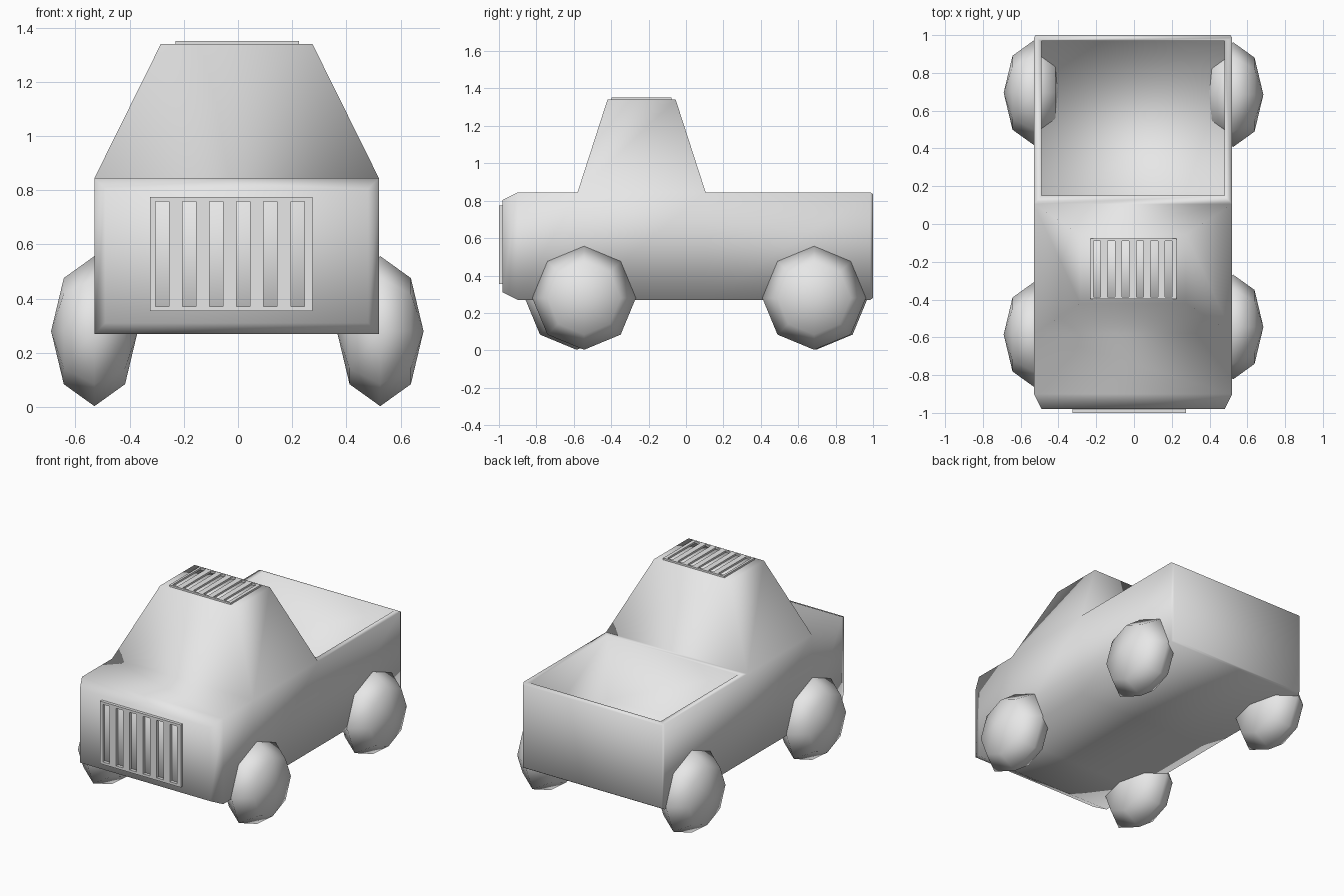
import bpy
import bmesh
from mathutils import Matrix, Vector

cube = bpy.data.objects.get("Cube")
if cube:
    bpy.data.objects.remove(cube, do_unlink=True)

grey = bpy.data.materials.new("light_grey")
grey.use_nodes = True
GREY = (0.8, 0.8, 0.8, 1)
grey.diffuse_color = GREY
grey.node_tree.nodes["Principled BSDF"].inputs["Base Color"].default_value = GREY


def finish(bm, name, smooth):
    bmesh.ops.recalc_face_normals(bm, faces=bm.faces)
    mesh = bpy.data.meshes.new(name)
    bm.to_mesh(mesh)
    bm.free()
    mesh.materials.append(grey)
    for poly in mesh.polygons:
        poly.use_smooth = smooth
    obj = bpy.data.objects.new(name, mesh)
    bpy.context.collection.objects.link(obj)
    return obj


def extrude_to(bm, face, x0, x1, y0, y1, z):
    """Extrude an upward quad and fit its new cap to a rectangle."""
    centre = face.calc_center_median()
    cap = bmesh.ops.extrude_discrete_faces(bm, faces=[face])["faces"][0]
    for v in cap.verts:
        v.co = (x1 if v.co.x > centre.x else x0,
                y1 if v.co.y > centre.y else y0, z)
    return cap


# Body: rectangular rings along y, with tapered nose and tail
LEFT, RIGHT, BOTTOM, DECK = -0.53, 0.52, 0.27, 0.845
stations = [(-0.98, 0.04), (-0.9, 0), (-0.58, 0), (0.105, 0), (0.985, 0), (1.0, 0.01)]
bm = bmesh.new()
rings = []
for y, inset in stations:
    x0, x1, z0, z1 = LEFT + inset, RIGHT - inset, BOTTOM + inset, DECK - inset
    rings.append([bm.verts.new((x, y, z))
                  for x, z in ((x0, z0), (x1, z0), (x1, z1), (x0, z1))])
tops = []
for a, b in zip(rings, rings[1:]):
    for i in range(4):
        j = (i + 1) % 4
        face = bm.faces.new((a[i], a[j], b[j], b[i]))
        if i == 2:
            tops.append(face)
bm.faces.new(rings[0])
bm.faces.new(rings[-1])

# Cab rises from the middle, load bed sinks behind it
extrude_to(bm, tops[2], -0.285, 0.275, -0.42, -0.055, 1.34)
rim = extrude_to(bm, tops[3], -0.49, 0.48, 0.15, 0.97, DECK)
extrude_to(bm, rim, -0.49, 0.48, 0.15, 0.97, 0.42)
finish(bm, "truck_body", True)


# Wheels: faceted, flattened spheres with the axle along x
def wheel(name, x, y):
    bm = bmesh.new()
    bmesh.ops.create_uvsphere(bm, u_segments=8, v_segments=4, radius=1)
    bmesh.ops.rotate(bm, verts=bm.verts, cent=(0, 0, 0),
                     matrix=Matrix.Rotation(1.5707963, 3, "Y"))
    bmesh.ops.scale(bm, verts=bm.verts, vec=(0.16, 0.277, 0.277))
    bmesh.ops.translate(bm, verts=bm.verts, vec=(x, y, 0.28))
    finish(bm, name, True)


wheel("front_left_wheel", 0.525, -0.545)
wheel("front_right_wheel", -0.53, -0.585)
wheel("rear_left_wheel", 0.525, 0.685)
wheel("rear_right_wheel", -0.53, 0.695)


# Grilles: a flat plate of rails and bars with six open slots
def grille(name, width, height, depth, matrix):
    bm = bmesh.new()

    def box(u, v, w, h):
        m = Matrix.Translation((u, v, depth / 2)) @ Matrix.Diagonal((w, h, depth, 1))
        bmesh.ops.create_cube(bm, size=1, matrix=m)

    rail = height * 0.04
    for side in (-1, 1):
        box(0, side * (height - rail) / 2, width, rail)
    pitch, slot = width / 6, width / 12
    first = -width / 2 + width * 0.033
    edges = [-width / 2]
    for i in range(6):
        edges += [first + i * pitch, first + i * pitch + slot]
    edges.append(width / 2)
    for a, b in zip(edges[::2], edges[1::2]):
        box((a + b) / 2, 0, b - a, height - 2 * rail)
    obj = finish(bm, name, False)
    obj.matrix_world = matrix


grille("front_grille", 0.6, 0.42, 0.02,
       Matrix.Translation((-0.025, -0.98, 0.565)) @ Matrix.Rotation(1.5707963, 4, "X"))
grille("roof_grille", 0.455, 0.32, 0.012, Matrix.Translation((-0.003, -0.238, 1.34)))
